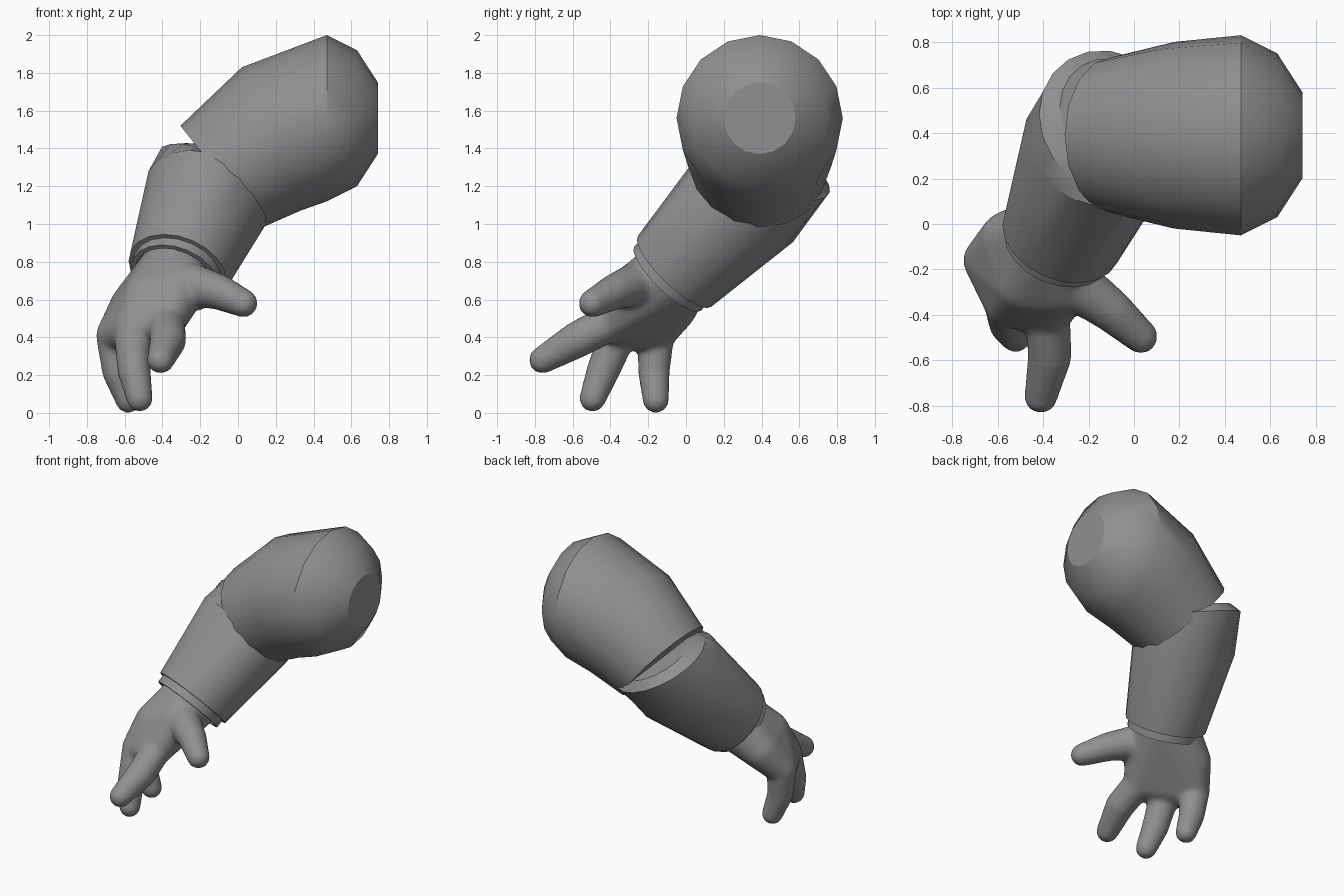
import bpy, bmesh
from math import cos, sin, tau, radians
from mathutils import Vector

if "Cube" in bpy.data.objects:
    bpy.data.objects.remove(bpy.data.objects["Cube"])

dark = bpy.data.materials.new("dark_grey")
dark.diffuse_color = (0.28, 0.28, 0.28, 1)
dark.use_nodes = True
dark.node_tree.nodes["Principled BSDF"].inputs["Base Color"].default_value = dark.diffuse_color


def finish(name, bm, angle):
    bmesh.ops.recalc_face_normals(bm, faces=bm.faces)
    me = bpy.data.meshes.new(name)
    bm.to_mesh(me)
    bm.free()
    me.materials.append(dark)
    ob = bpy.data.objects.new(name, me)
    bpy.context.collection.objects.link(ob)
    bpy.ops.object.select_all(action='DESELECT')
    ob.select_set(True)
    bpy.context.view_layer.objects.active = ob
    bpy.ops.object.shade_smooth_by_angle(angle=radians(angle))
    return ob


def loft(name, rings, ref, sides=16, angle=40):
    """Closed tube through rings of (centre, axis, radius)."""
    bm = bmesh.new()
    loops = []
    for c, axis, r in rings:
        n = Vector(axis).normalized()
        u = Vector(ref).cross(n).normalized()
        v = n.cross(u)
        loops.append([bm.verts.new(Vector(c) + r * (u * cos(tau * i / sides) + v * sin(tau * i / sides)))
                      for i in range(sides)])
    for a, b in zip(loops, loops[1:]):
        for i in range(sides):
            j = (i + 1) % sides
            bm.faces.new((a[i], a[j], b[j], b[i]))
    bm.faces.new(loops[0])
    bm.faces.new(loops[-1])
    return finish(name, bm, angle)


def hull(bm, balls):
    """Add the convex hull of (x, y, z, radius) balls."""
    part = bmesh.new()
    for x, y, z, r in balls:
        geo = bmesh.ops.create_icosphere(part, subdivisions=3, radius=r)
        bmesh.ops.translate(part, verts=geo['verts'], vec=(x, y, z))
    bmesh.ops.delete(part, geom=part.edges[:], context='EDGES_FACES')
    res = bmesh.ops.convex_hull(part, input=part.verts[:])
    junk = {g for g in res['geom_interior'] if isinstance(g, bmesh.types.BMVert)}
    bmesh.ops.delete(part, geom=list(junk), context='VERTS')
    me = bpy.data.meshes.new("tmp")
    part.to_mesh(me)
    part.free()
    bm.from_mesh(me)
    bpy.data.meshes.remove(me)


# Upper arm: bulging shoulder end, bending down to the elbow
X = (-1, 0, 0)
loft("upper_arm", [
    ((0.74, 0.39, 1.56), X, 0.19),
    ((0.63, 0.39, 1.56), X, 0.36),
    ((0.47, 0.39, 1.56), X, 0.44),
    ((0.175, 0.39, 1.45), (-0.76, 0, -0.31), 0.41),
    ((-0.09, 0.39, 1.25), (-0.54, 0, -0.43), 0.345),
], (0, 1, 0), 16, 32)

# Forearm: tapered sleeve with a stepped cuff and a tilted, chamfered elbow
wrist = Vector((-0.32, -0.06, 0.75))
axis = Vector((0.28, 0.67, 0.69)).normalized()
tilt = Vector((0.35, 0.3, 0.9))
profile = [(0.02, 0.21), (-0.055, 0.22), (-0.055, 0.245), (0, 0.245), (0, 0.27), (0.57, 0.342)]
rings = [(wrist + axis * s, axis, r) for s, r in profile]
rings += [(wrist + axis * 0.76, tilt, 0.33), (wrist + axis * 0.82, tilt, 0.25)]
loft("forearm", rings, (1, 0, 0), 20, 30)

# Hand: palm, three fingers and a thumb fused into one smooth surface
pinky, middle, index = (-0.655, -0.16, 0.41, 0.098), (-0.56, -0.35, 0.44, 0.1), (-0.38, -0.4, 0.48, 0.1)
thumb = (-0.25, -0.27, 0.68, 0.115)
bm = bmesh.new()
hull(bm, [(-0.32, -0.05, 0.75, 0.2), (-0.55, -0.07, 0.56, 0.13), (-0.31, -0.27, 0.66, 0.13),
          (-0.485, -0.26, 0.61, 0.13), pinky, middle, index])
digits = [
    [pinky, (-0.635, -0.17, 0.22, 0.085), (-0.58, -0.16, 0.068, 0.07)],
    [middle, (-0.55, -0.44, 0.22, 0.088), (-0.52, -0.495, 0.075, 0.07)],
    [index, (-0.37, -0.58, 0.385, 0.097), (-0.41, -0.76, 0.28, 0.073)],
    [thumb, (-0.1, -0.38, 0.64, 0.095), (0.03, -0.495, 0.58, 0.075)],
]
for d in digits:
    for a, b in zip(d, d[1:]):
        hull(bm, [a, b])
hand = finish("hand", bm, 180)
rm = hand.modifiers.new("fuse", 'REMESH')
rm.mode = 'VOXEL'
rm.voxel_size = 0.016
rm.use_smooth_shade = True
sm = hand.modifiers.new("soften", 'SMOOTH')
sm.factor = 0.5
sm.iterations = 8
